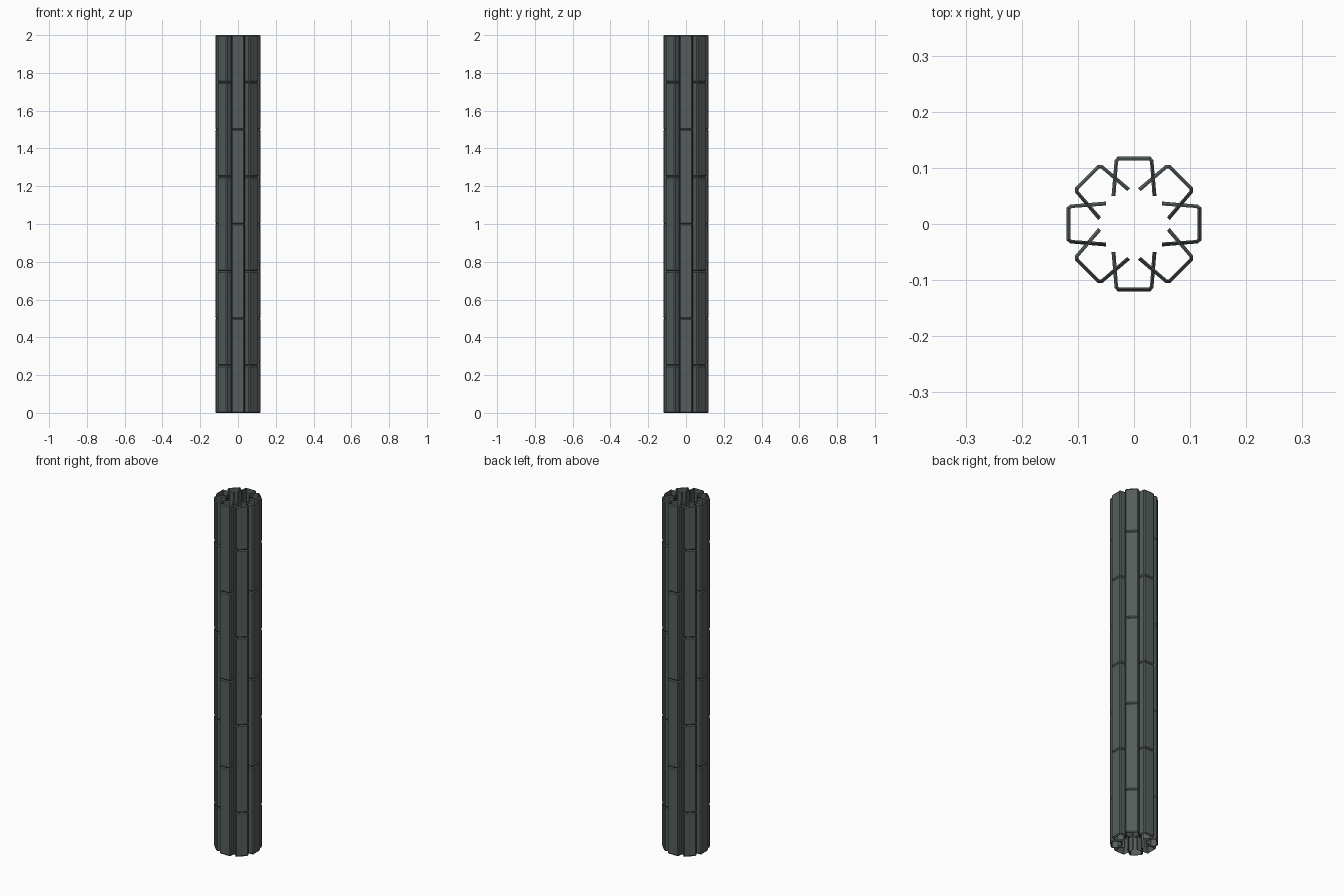
import bpy, bmesh, math
from mathutils import Vector

if "Cube" in bpy.data.objects:
    bpy.data.objects.remove(bpy.data.objects["Cube"])

mat = bpy.data.materials.new("dark slate grey")
mat.diffuse_color = (0.09, 0.11, 0.108, 1)
mat.use_nodes = True
mat.node_tree.nodes["Principled BSDF"].inputs["Base Color"].default_value = mat.diffuse_color

# Half of the channel cross-section (x sideways, y outwards): outer and inner wall
outer_half = [(0.040, 0.050), (0.0345, 0.114), (0.029, 0.120)]
inner_half = [(0.033, 0.050), (0.0285, 0.111), (0.026, 0.1135)]
BEVEL = 0.006


def mirrored(half):
    return [Vector(p) for p in half] + [Vector((-x, y)) for x, y in reversed(half)]


outer, inner = mirrored(outer_half), mirrored(inner_half)


def channel_piece(name, angle, z0, z1):
    """U-shaped plate standing from z0 to z1, outer edges chamfered at both ends."""
    bm = bmesh.new()
    rings = []
    for z, inset in ((z0, 0.65), (z0 + BEVEL, 0), (z1 - BEVEL, 0), (z1, 0.65)):
        o = [a.lerp(b, inset) for a, b in zip(outer, inner)]
        rings.append([bm.verts.new((p.x, p.y, z)) for p in o + inner[::-1]])
    n, m = len(rings[0]), len(outer)
    for lo, hi in zip(rings, rings[1:]):
        for i in range(n):
            j = (i + 1) % n
            bm.faces.new((lo[i], lo[j], hi[j], hi[i]))
    for r in (rings[0], rings[-1]):
        for i in range(m - 1):
            bm.faces.new((r[i], r[i + 1], r[n - 2 - i], r[n - 1 - i]))
    bmesh.ops.recalc_face_normals(bm, faces=bm.faces)
    me = bpy.data.meshes.new(name)
    bm.to_mesh(me)
    bm.free()
    me.materials.append(mat)
    ob = bpy.data.objects.new(name, me)
    ob.rotation_euler.z = angle
    bpy.context.collection.objects.link(ob)


# Eight columns of plates, joints staggered on every second column
straight = [0, 0.5, 1.0, 1.5, 2.0]
staggered = [0, 0.25, 0.75, 1.25, 1.75, 2.0]
for k in range(8):
    cuts = staggered if k % 2 else straight
    for s, (a, b) in enumerate(zip(cuts, cuts[1:])):
        channel_piece(f"column_{k + 1}_plate_{s + 1}", k * math.pi / 4, a, b)
